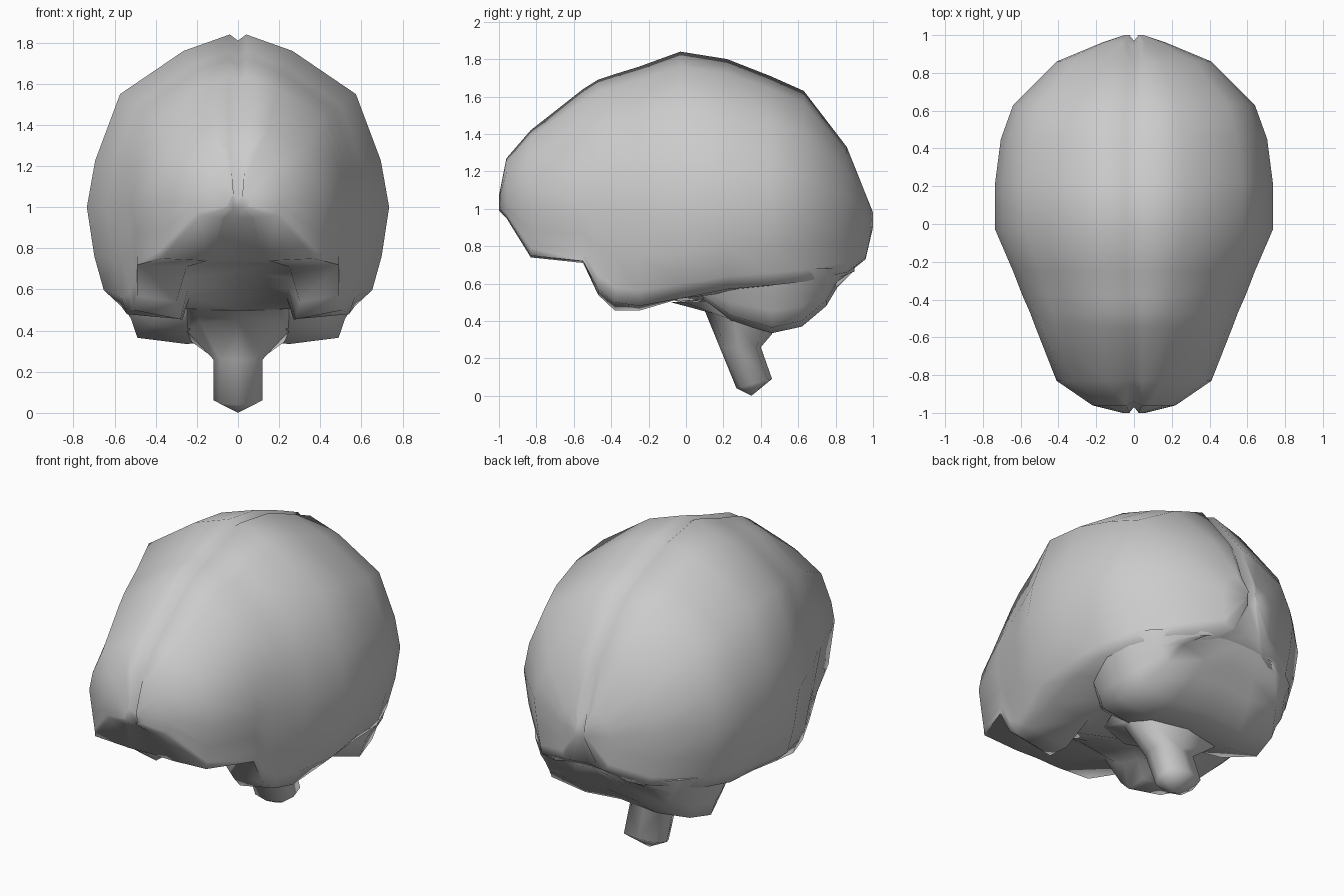
import bpy, bmesh


def loft(name, rings, tip=None, angle=1.3):
    """Skin half rings (first and last point on x = 0), cap the ends, mirror across x."""
    bm = bmesh.new()
    vs = [[bm.verts.new(p) for p in r] for r in rings]
    for a, b in zip(vs, vs[1:]):
        for i in range(len(a) - 1):
            bm.faces.new((a[i], a[i + 1], b[i + 1], b[i]))
    bm.faces.new(vs[0])
    if tip:
        t = bm.verts.new(tip)
        for p, q in zip(vs[-1], vs[-1][1:]):
            bm.faces.new((p, q, t))
    else:
        bm.faces.new(vs[-1][::-1])
    # mirrored half
    half = bm.verts[:] + bm.edges[:] + bm.faces[:]
    dup = bmesh.ops.duplicate(bm, geom=half)["geom"]
    for v in dup:
        if isinstance(v, bmesh.types.BMVert):
            v.co.x = -v.co.x
    bmesh.ops.remove_doubles(bm, verts=bm.verts[:], dist=0.0005)
    bmesh.ops.recalc_face_normals(bm, faces=bm.faces[:])
    me = bpy.data.meshes.new(name)
    bm.to_mesh(me)
    bm.free()
    ob = bpy.data.objects.new(name, me)
    bpy.context.collection.objects.link(ob)
    bpy.ops.object.select_all(action='DESELECT')
    ob.select_set(True)
    bpy.context.view_layer.objects.active = ob
    bpy.ops.object.shade_smooth_by_angle(angle=angle)
    return ob


def cerebrum_ring(y, zt, w, zw, xo, zo, xi, zi, zc):
    h, d = zt - zw, zo - zw
    yc = y * (1 - 0.03 * abs(y) ** 8)           # groove at the front and back
    return [(0, yc, zt - 0.03), (min(0.04, w * 0.5), y, zt),
            (0.36 * w, y, zw + 0.905 * h), (0.78 * w, y, zw + 0.655 * h),
            (0.945 * w, y, zw + 0.27 * h), (w, y, zw),
            (0.95 * w, y, zw + 0.5 * d), (0.4 * w * 0.93 + 0.6 * max(xo, 0.86 * w), y, zw + 0.84 * d),
            (xo, y, zo), (xi, y, zi), (0.87 * xi, y, 0.75 * zc + 0.25 * zi), (0, yc, zc)]


# cerebrum: y, top z, half width, widest z, outer low x/z, inner low x/z, centre z
loft("cerebrum", [cerebrum_ring(*r) for r in (
    (-1.00, 1.07, 0.06, 1.03, 0.05, 1.00, 0.03, 0.99, 0.99),
    (-0.96, 1.27, 0.22, 1.05, 0.18, 0.96, 0.08, 0.95, 0.95),
    (-0.83, 1.42, 0.41, 1.02, 0.37, 0.75, 0.15, 0.74, 0.74),
    (-0.55, 1.64, 0.52, 1.02, 0.49, 0.72, 0.25, 0.71, 0.73),
    (-0.47, 1.69, 0.55, 1.02, 0.49, 0.57, 0.30, 0.54, 0.69),
    (-0.38, 1.72, 0.59, 1.00, 0.51, 0.50, 0.28, 0.455, 0.65),
    (-0.25, 1.76, 0.64, 1.00, 0.54, 0.48, 0.27, 0.455, 0.60),
    (-0.03, 1.84, 0.735, 1.00, 0.57, 0.52, 0.30, 0.52, 0.50),
    (0.22, 1.80, 0.735, 1.00, 0.60, 0.57, 0.30, 0.55, 0.52),
    (0.45, 1.71, 0.705, 1.00, 0.61, 0.59, 0.30, 0.58, 0.58),
    (0.63, 1.63, 0.64, 1.00, 0.55, 0.61, 0.28, 0.61, 0.61),
    (0.86, 1.33, 0.41, 0.98, 0.36, 0.66, 0.20, 0.65, 0.65),
    (0.96, 1.08, 0.17, 0.94, 0.15, 0.74, 0.10, 0.73, 0.73),
    (1.00, 0.98, 0.05, 0.94, 0.04, 0.91, 0.03, 0.90, 0.90))])

# cerebellum: y, half width, bottom z
loft("cerebellum", [[(0, y, 0.74), (1.17 * w, y, 0.68), (1.08 * w, y, zb + 0.6 * (0.66 - zb)),
                     (w, y, zb + 0.35 * (0.68 - zb)), (0.94 * w, y, zb + 0.03),
                     (0.48 * w, y, zb), (0, y, zb + 0.02)] for y, w, zb in (
    (0.06, 0.30, 0.52), (0.24, 0.45, 0.40), (0.46, 0.52, 0.335),
    (0.62, 0.49, 0.37), (0.75, 0.41, 0.48), (0.81, 0.35, 0.58), (0.90, 0.22, 0.67))])

# brain stem: half width, front y/z, back y/z
loft("brain_stem", [[(0, fy, fz)] + [(k * w, fy + t * (by - fy), fz + t * (bz - fz))
                    for k, t in ((0.75, 0.12), (1, 0.45), (0.9, 0.88))] + [(0, by, bz)]
                    for w, fy, fz, by, bz in (
    (0.27, -0.08, 0.50, 0.46, 0.52), (0.25, 0.10, 0.455, 0.46, 0.33),
    (0.12, 0.18, 0.26, 0.40, 0.26), (0.12, 0.27, 0.04, 0.46, 0.09))], tip=(0, 0.35, 0.0), angle=1.6)
